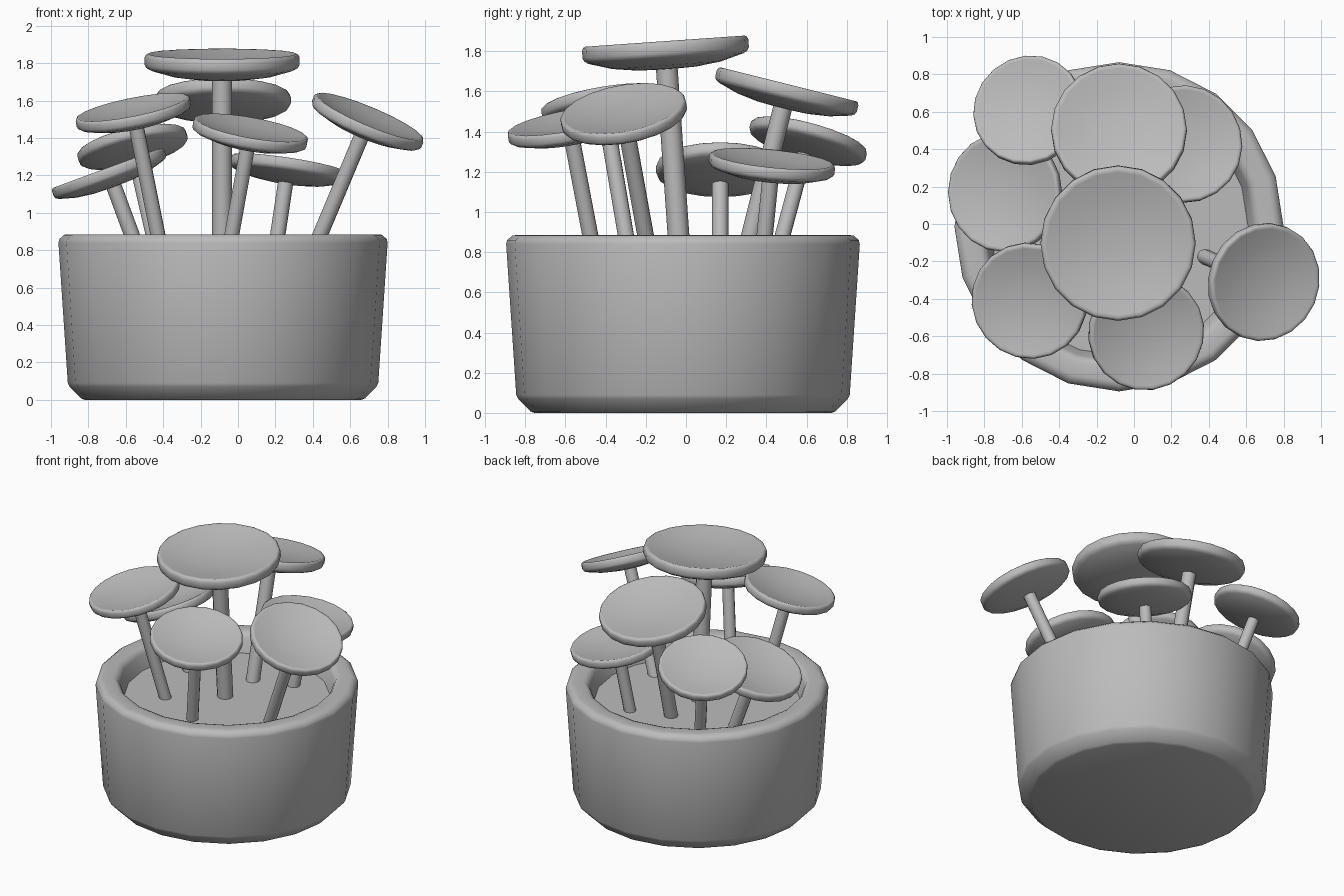
import bpy, bmesh, math
from mathutils import Vector

cube = bpy.data.objects.get("Cube")
if cube:
    bpy.data.objects.remove(cube, do_unlink=True)

# One plain material for everything
GREY = (0.5, 0.5, 0.5, 1.0)
grey = bpy.data.materials.new("plain grey")
grey.use_nodes = True
grey.diffuse_color = GREY
grey.node_tree.nodes["Principled BSDF"].inputs["Base Color"].default_value = GREY


def lathe(name, profile, sides, place, axis=(0, 0, 1), scale=1.0, angle=35):
    """Spin a (radius, height) profile around z, then tilt it to an axis."""
    bm = bmesh.new()
    verts = [bm.verts.new((r * scale, 0, z * scale)) for r, z in profile]
    edges = [bm.edges.new(pair) for pair in zip(verts, verts[1:])]
    bmesh.ops.spin(bm, geom=verts + edges, cent=(0, 0, 0), axis=(0, 0, 1),
                   angle=math.tau, steps=sides, use_duplicate=False)
    bmesh.ops.remove_doubles(bm, verts=bm.verts, dist=0.0005)
    bmesh.ops.recalc_face_normals(bm, faces=bm.faces)
    mesh = bpy.data.meshes.new(name)
    bm.to_mesh(mesh)
    bm.free()
    mesh.materials.append(grey)
    obj = bpy.data.objects.new(name, mesh)
    bpy.context.collection.objects.link(obj)
    obj.location = place
    obj.rotation_euler = Vector(axis).to_track_quat('Z', 'Y').to_euler()
    bpy.ops.object.select_all(action='DESELECT')
    obj.select_set(True)
    bpy.context.view_layer.objects.active = obj
    bpy.ops.object.shade_smooth_by_angle(angle=math.radians(angle))
    return obj


# Pot with chamfered foot, rounded rim and a recessed soil floor
SOIL = 0.75
POT = (-0.08, -0.015, 0)
lathe("pot", [(0, 0), (0.74, 0), (0.76, 0.008), (0.82, 0.07), (0.83, 0.09),
              (0.88, 0.84), (0.875, 0.86), (0.85, 0.882), (0.83, 0.885),
              (0.76, 0.885), (0.735, 0.875), (0.72, 0.85), (0.69, SOIL)],
      20, POT, angle=50)
lathe("soil", [(0, SOIL), (0.7, SOIL)], 20, POT)

# Mushrooms: rim centre, radius and lean of each shallow dish cap
CAP = [(0, -0.34), (0.35, -0.33), (0.65, -0.29), (0.93, -0.21), (0.98, -0.18),
       (1, -0.14), (1, -0.05), (0.985, -0.015), (0.96, 0), (0.92, -0.01),
       (0.6, -0.085), (0.3, -0.12), (0, -0.13)]
MUSHROOMS = {
    "centre": ((-0.085, -0.105, 1.85), 0.415, (0, -0.07)),
    "back": ((-0.08, 0.51, 1.635), 0.363, (0, 0.25)),
    "back_right": ((-0.57, 0.615, 1.38), 0.30, (-0.23, 0.27)),
    "right": ((-0.70, 0.17, 1.24), 0.32, (-0.37, 0)),
    "front_right": ((-0.565, -0.415, 1.565), 0.313, (-0.2, -0.17)),
    "front": ((0.07, -0.585, 1.455), 0.313, (0.18, -0.19)),
    "left": ((0.705, -0.315, 1.515), 0.318, (0.42, -0.18)),
    "back_left": ((0.27, 0.43, 1.265), 0.315, (0.15, 0.1)),
}
for name, (centre, radius, lean) in MUSHROOMS.items():
    axis = Vector((*lean, 1))
    lathe(name + "_cap", CAP, 20, centre, axis, radius, angle=50)
    # Stem follows the cap's axis down to just under the soil
    top = Vector(centre) - axis.normalized() * radius * 0.25
    length = (top.z - SOIL + 0.03) * axis.length
    thick = 0.13 * radius
    lathe(name + "_stem", [(0, 0), (thick, 0), (thick, -length), (0, -length)],
          12, top, axis)
